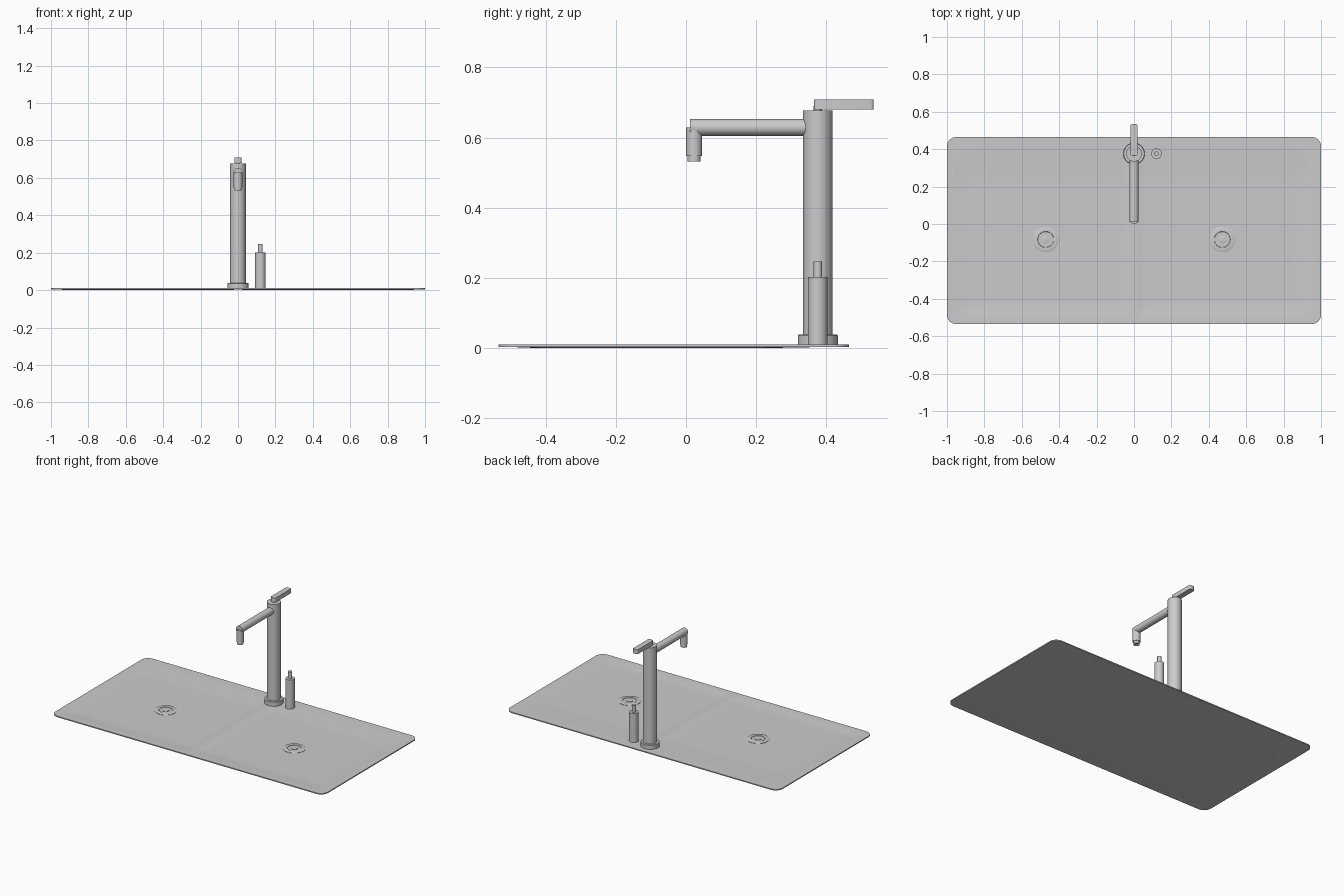
import bpy, bmesh, math
from mathutils import Vector

if "Cube" in bpy.data.objects:
    bpy.data.objects.remove(bpy.data.objects["Cube"])


def finish(name, bm, angle=35):
    bmesh.ops.recalc_face_normals(bm, faces=bm.faces[:])
    mesh = bpy.data.meshes.new(name)
    bm.to_mesh(mesh)
    bm.free()
    ob = bpy.data.objects.new(name, mesh)
    bpy.context.collection.objects.link(ob)
    bpy.ops.object.select_all(action='DESELECT')
    ob.select_set(True)
    bpy.context.view_layer.objects.active = ob
    bpy.ops.object.shade_smooth_by_angle(angle=math.radians(angle))
    return ob


def lathe(name, profile, loc, closed=False, seg=48):
    """Spin (radius, z) points around z; closed joins the last point to the first."""
    bm = bmesh.new()
    rings = []
    for r, z in profile:
        rings.append([bm.verts.new((loc[0] + r * math.cos(2 * math.pi * i / seg),
                                    loc[1] + r * math.sin(2 * math.pi * i / seg), z))
                      for i in range(seg)])
    pairs = list(zip(rings, rings[1:])) + ([(rings[-1], rings[0])] if closed else [])
    for a, b in pairs:
        for i in range(seg):
            j = (i + 1) % seg
            bm.faces.new((a[i], a[j], b[j], b[i]))
    if not closed:
        bm.faces.new(rings[0])
        bm.faces.new(rings[-1])
    return finish(name, bm)


def smooth(t):
    t = max(0.0, min(1.0, t))
    return t * t * (3 - 2 * t)


# Shallow double basin sheet with rounded corners
CY, R, RIM, FLOOR = -0.035, 0.05, 0.010, 0.004


def top_z(x, y):
    side = smooth((0.985 - abs(x)) / 0.11)
    divider = 0.25 + 0.75 * smooth((abs(x) - 0.01) / 0.05)
    front = smooth((y + 0.52) / 0.10)
    back = smooth((0.44 - y) / 0.22)
    return RIM - (RIM - FLOOR) * side * divider * front * back


arc = [1 - R + R * math.sin(math.pi / 2 * i / 8) for i in range(1, 9)]
half = [0.01 * i for i in range(1, 8)] + [0.07 + 0.044 * i for i in range(1, 20)] + [1 - R] + arc
xs = [-x for x in reversed(half)] + [0.0] + half
NY = 40
bm = bmesh.new()
layers = ([], [])
for x in xs:
    d = max(0.0, abs(x) - (1 - R))
    h = 0.5 - R + math.sqrt(max(0.0, R * R - d * d))
    ys = [CY + h * (2 * j / NY - 1) for j in range(NY + 1)]
    layers[0].append([bm.verts.new((x, y, top_z(x, y))) for y in ys])
    layers[1].append([bm.verts.new((x, y, 0.5 * top_z(x, y) - 0.002)) for y in ys])
for grid in layers:
    for a, b in zip(grid, grid[1:]):
        for j in range(NY):
            bm.faces.new((a[j], b[j], b[j + 1], a[j + 1]))
t, b = layers
loops = [[g[0][j] for j in range(NY)] + [c[NY] for c in g[:-1]]
         + [g[-1][j] for j in range(NY, 0, -1)] + [c[0] for c in g[:0:-1]] for g in (t, b)]
n = len(loops[0])
for i in range(n):
    k = (i + 1) % n
    bm.faces.new((loops[0][i], loops[0][k], loops[1][k], loops[1][i]))
finish("basin_sheet", bm)

# Drains: flange ring, strainer ring and centre knob
for side, sx in (("left", -1), ("right", 1)):
    c = (0.472 * sx, -0.083)
    lathe(f"drain_flange_{side}", [(0.068, 0.0), (0.068, 0.006), (0.064, 0.008),
                                   (0.043, 0.007), (0.040, 0.0)], c, closed=True)
    lathe(f"drain_strainer_{side}", [(0.040, 0.0), (0.040, 0.0055), (0.022, 0.0055), (0.022, 0.0)],
          c, closed=True)
    lathe(f"drain_knob_{side}", [(0.021, 0.0), (0.021, 0.008), (0.018, 0.009)], c)

# Tap column and base
TAP = (0.0, 0.376)
lathe("tap_base", [(0.057, 0.003), (0.057, 0.036), (0.055, 0.038)], TAP)
lathe("tap_column", [(0.042, 0.03), (0.042, 0.677)], TAP)

# Horizontal spout
bm = bmesh.new()
bmesh.ops.create_cone(bm, cap_ends=True, segments=48, radius1=0.024, radius2=0.024, depth=0.343)
for v in bm.verts:
    v.co = Vector((v.co.x, 0.1835 + v.co.z, 0.629 + v.co.y))
finish("tap_spout", bm)

# Outlet and aerator
lathe("tap_outlet", [(0.023, 0.548), (0.023, 0.629)], (0, 0.023))
lathe("tap_aerator", [(0.014, 0.540), (0.015, 0.532), (0.019, 0.532), (0.019, 0.55)], (0, 0.023))

# Lever on top
lathe("lever_stem", [(0.012, 0.67), (0.012, 0.69)], TAP, seg=32)
bm = bmesh.new()
bmesh.ops.create_cube(bm, size=1)
for v in bm.verts:
    v.co = Vector((v.co.x * 0.036, 0.450 + v.co.y * 0.170, 0.694 + v.co.z * 0.029))
upright = [e for e in bm.edges if abs(e.verts[0].co.z - e.verts[1].co.z) > 0.02]
bmesh.ops.bevel(bm, geom=upright, offset=0.008, segments=4, profile=0.5, affect='EDGES')
finish("lever_handle", bm)

# Soap dispenser
SOAP = (0.12, 0.376)
lathe("dispenser_body", [(0.028, 0.003), (0.028, 0.202)], SOAP)
lathe("dispenser_nozzle", [(0.012, 0.20), (0.012, 0.247)], SOAP, seg=32)
